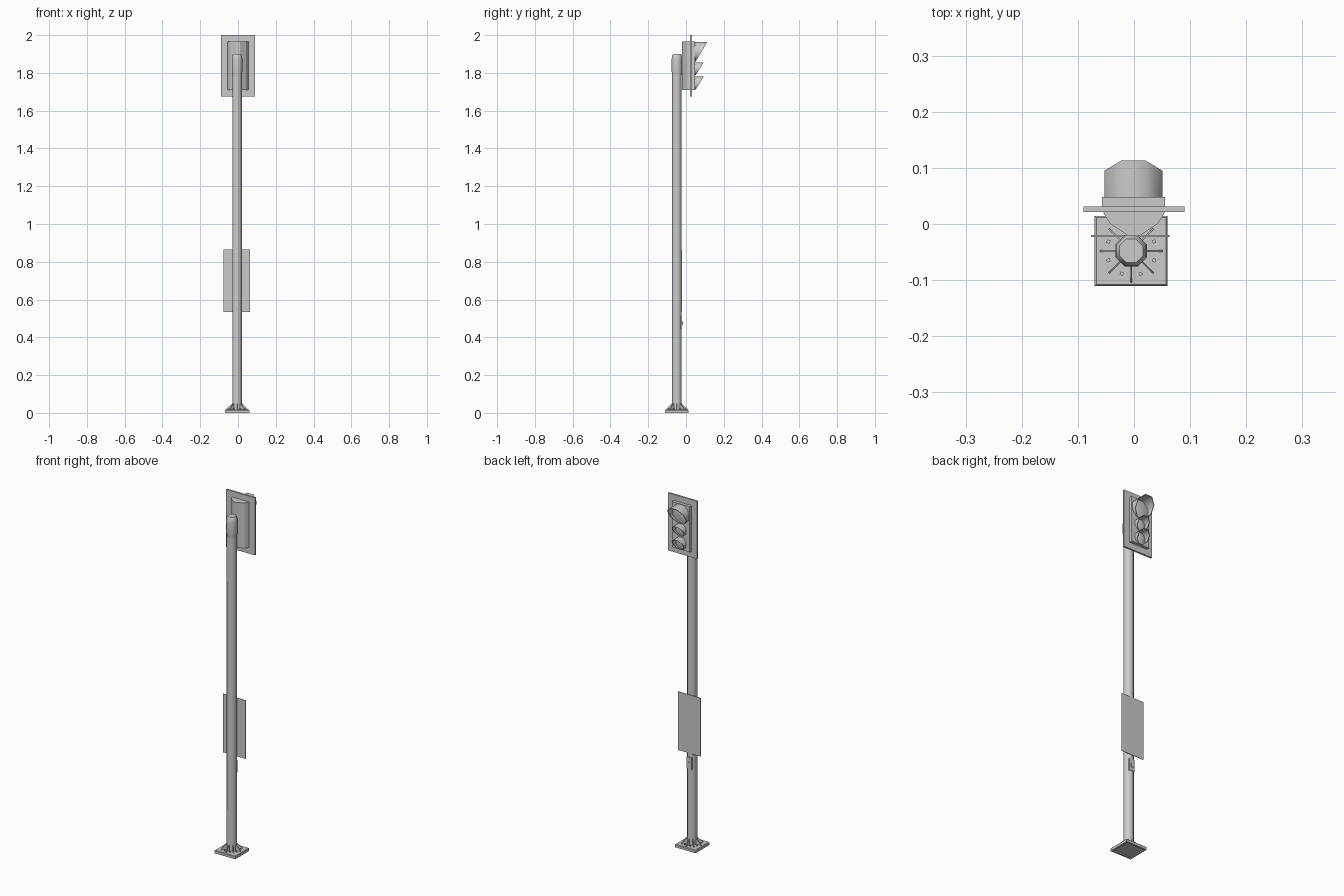
import bpy, bmesh, math
from mathutils import Matrix, Vector

if "Cube" in bpy.data.objects:
    bpy.data.objects.remove(bpy.data.objects["Cube"])

PX, PY = -0.005, -0.048   # pole axis


def finish(name, bm, smooth=None):
    bmesh.ops.recalc_face_normals(bm, faces=bm.faces)
    me = bpy.data.meshes.new(name)
    bm.to_mesh(me)
    bm.free()
    ob = bpy.data.objects.new(name, me)
    bpy.context.collection.objects.link(ob)
    if smooth:
        bpy.ops.object.select_all(action='DESELECT')
        ob.select_set(True)
        bpy.context.view_layer.objects.active = ob
        bpy.ops.object.shade_smooth_by_angle(angle=math.radians(smooth))
    return ob


def box(name, x0, x1, y0, y1, z0, z1):
    bm = bmesh.new()
    bmesh.ops.create_cube(bm, size=1)
    for v in bm.verts:
        v.co = Vector(((x0 + x1) / 2 + v.co.x * (x1 - x0),
                       (y0 + y1) / 2 + v.co.y * (y1 - y0),
                       (z0 + z1) / 2 + v.co.z * (z1 - z0)))
    return finish(name, bm)


def bridge(bm, a, b):
    for i in range(len(a)):
        j = (i + 1) % len(a)
        bm.faces.new((a[i], a[j], b[j], b[i]))


def prism(name, pts, vec):
    """Extrude a planar outline along a vector."""
    bm = bmesh.new()
    a = [bm.verts.new(p) for p in pts]
    b = [bm.verts.new(Vector(p) + Vector(vec)) for p in pts]
    bridge(bm, a, b)
    bm.faces.new(a)
    bm.faces.new(b)
    return finish(name, bm)


def octagon(apothem):
    r = apothem / math.cos(math.pi / 8)
    return [(r * math.cos((i + .5) * math.pi / 4), r * math.sin((i + .5) * math.pi / 4))
            for i in range(8)]


def lathe(name, profile):
    """Stack octagonal rings (apothem, z) around the pole axis."""
    bm = bmesh.new()
    rings = [[bm.verts.new((PX + x, PY + y, z)) for x, y in octagon(r)] for r, z in profile]
    for a, b in zip(rings, rings[1:]):
        bridge(bm, a, b)
    bm.faces.new(rings[0])
    bm.faces.new(rings[-1])
    return finish(name, bm, 50)


# base plate with bevelled rim and a shallow recess underneath
bm = bmesh.new()
rings = []
for hx, hy, z in ((.055, .052, .006), (.055, .052, 0), (.065, .0625, 0),
                  (.065, .0625, .013), (.062, .0595, .017)):
    rings.append([bm.verts.new((PX + sx * hx, PY + sy * hy, z))
                  for sx, sy in ((-1, -1), (1, -1), (1, 1), (-1, 1))])
for a, b in zip(rings, rings[1:]):
    bridge(bm, a, b)
bm.faces.new(rings[0])
bm.faces.new(rings[-1])
finish("base_plate", bm)

# gusset fins and bolts around the foot
for i in range(8):
    rot = Matrix.Translation((PX, PY, 0)) @ Matrix.Rotation(i * math.pi / 4, 4, 'Z')
    fin = prism("base_fin", [(.02, -.0015, .016), (.056, -.0015, .016),
                             (.056, -.0015, .021), (.026, -.0015, .05), (.02, -.0015, .05)],
                (0, .003, 0))
    fin.data.transform(rot)
    bolt = box("base_bolt", .041, .047, -.003, .003, .016, .024)
    bolt.data.transform(rot @ Matrix.Rotation(math.pi / 8, 4, 'Z'))

# pole and its cap
lathe("pole", [(.025, .015), (.025, 1.83)])
lathe("pole_cap", [(.025, 1.785), (.028, 1.81), (.028, 1.87), (.026, 1.89), (.021, 1.9)])

# sign panel and push button
box("sign_panel", -.077, .063, -.023, -.020, .535, .865)
box("button_box", -.021, .011, -.037, -.020, .445, .512)
box("button", -.012, .002, -.021, -.017, .465, .485)

# signal head: backplate, front frame, tapered rear housing
box("backplate", -.09, .09, .021, .031, 1.675, 2.0)
box("front_frame", -.057, .055, .028, .048, 1.71, 1.967)
prism("rear_housing", [(-.055, .023, 1.71), (-.053, .017, 1.71), (-.043, .001, 1.71),
                       (-.01, -.021, 1.71), (.01, -.021, 1.71), (.043, .001, 1.71),
                       (.053, .017, 1.71), (.055, .023, 1.71)], (0, 0, .257))


# octagonal lamp with hollow visor cut on a slant
def lamp(name, z, r, reach, cx=-.001):
    bm = bmesh.new()
    outer, inner = octagon(r), octagon(r - .003)

    def ring(o, front):
        return [bm.verts.new((cx + x, .051 + (reach - .051) * (h + r) / (2 * r) if front else .046,
                              z + h)) for x, h in o]
    rings = [ring(outer, False), ring(outer, True), ring(inner, True), ring(inner, False)]
    for a, b in zip(rings, rings[1:] + rings[:1]):
        bridge(bm, a, b)
    finish(name + "_visor", bm, 50)
    # slightly domed lens
    bm = bmesh.new()
    a = [bm.verts.new((cx + x, .047, z + h)) for x, h in inner]
    b = [bm.verts.new((cx + x, .053, z + h)) for x, h in octagon(r * .55)]
    bridge(bm, a, b)
    bm.faces.new(a)
    bm.faces.new(b)
    finish(name + "_lens", bm, 60)


lamp("top_lamp", 1.912, .052, .113)
lamp("middle_lamp", 1.822, .034, .094)
lamp("bottom_lamp", 1.746, .034, .094)
